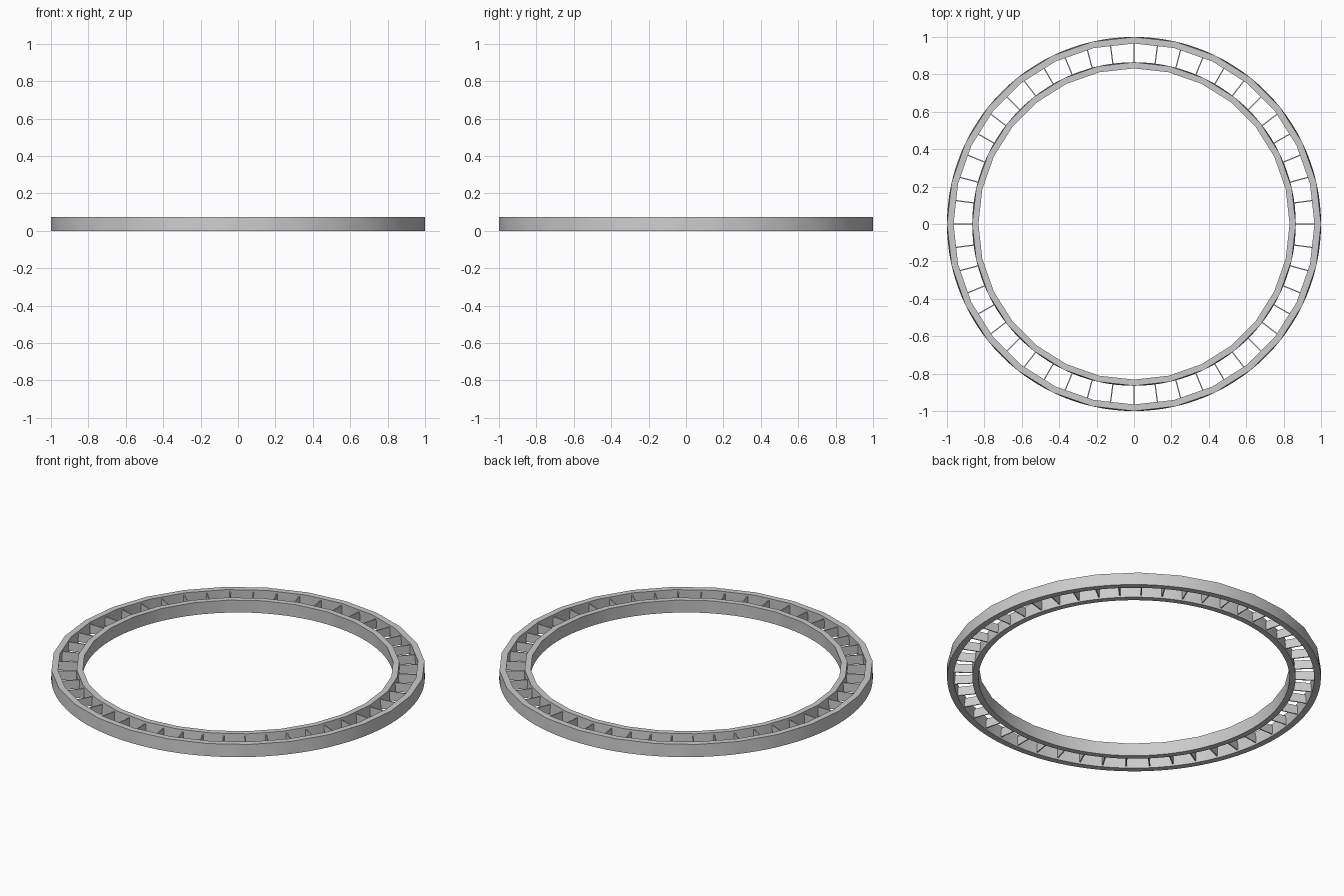
import bpy, bmesh
from math import sin, cos, pi

if "Cube" in bpy.data.objects:
    bpy.data.objects.remove(bpy.data.objects["Cube"])

H = 0.074
TOP_N, BOTTOM_N, FINS = 28, 112, 48


def make_object(name, bm):
    bmesh.ops.recalc_face_normals(bm, faces=bm.faces)
    me = bpy.data.meshes.new(name)
    bm.to_mesh(me)
    bm.free()
    ob = bpy.data.objects.new(name, me)
    bpy.context.collection.objects.link(ob)
    bpy.context.view_layer.objects.active = ob
    ob.select_set(True)
    bpy.ops.object.shade_smooth_by_angle(angle=0.6)
    ob.select_set(False)


def circle(bm, r, z, n):
    return [bm.verts.new((r * cos(2 * pi * i / n), r * sin(2 * pi * i / n), z))
            for i in range(n)]


def band(name, r_in, r_out):
    # round lower edge, coarser faceted upper edge
    bm = bmesh.new()
    lo = [circle(bm, r, 0, BOTTOM_N) for r in (r_in, r_out)]
    hi = [circle(bm, r, H, TOP_N) for r in (r_in, r_out)]
    for a, b in (lo, hi):
        n = len(a)
        for i in range(n):
            j = (i + 1) % n
            bm.faces.new((a[i], a[j], b[j], b[i]))
    k = BOTTOM_N // TOP_N
    for l, h in zip(lo, hi):
        for i in range(TOP_N):
            j = (i + 1) % TOP_N
            for s in range(k):
                p, q = l[i * k + s], l[(i * k + s + 1) % BOTTOM_N]
                bm.faces.new((p, q, h[i] if s < k // 2 else h[j]))
            bm.faces.new((l[i * k + k // 2], h[j], h[i]))
    make_object(name, bm)


band("outer_band", 0.965, 1.0)
band("inner_band", 0.832, 0.865)

# thin radial fins between the bands
bm = bmesh.new()
for i in range(FINS):
    a = 2 * pi * i / FINS
    c, s = cos(a), sin(a)
    v = [bm.verts.new((r * c - t * s, r * s + t * c, z))
         for z in (0.01, 0.062)
         for r, t in ((0.855, -0.003), (0.97, -0.003), (0.97, 0.003), (0.855, 0.003))]
    for f in ((0, 1, 2, 3), (4, 5, 6, 7), (0, 1, 5, 4), (1, 2, 6, 5), (2, 3, 7, 6), (3, 0, 4, 7)):
        bm.faces.new([v[k] for k in f])
make_object("radial_fins", bm)
